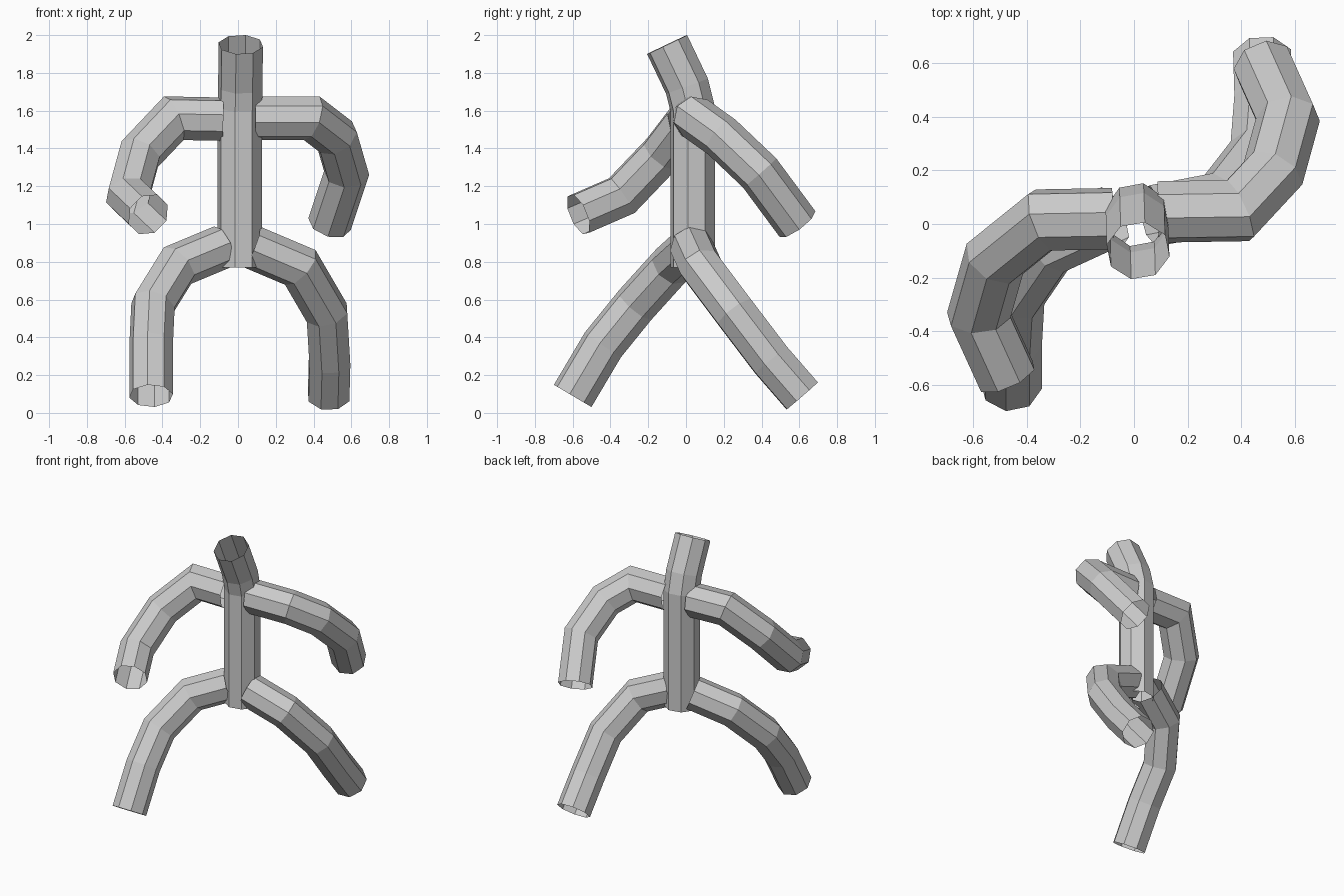
import bpy, bmesh, math
from mathutils import Vector

if "Cube" in bpy.data.objects:
    bpy.data.objects.remove(bpy.data.objects["Cube"])

SIDES = 8


def tube(name, path, r, roll=0.0):
    """Open-ended octagonal tube with mitred bends."""
    pts = [Vector(p) for p in path]
    dirs = [(b - a).normalized() for a, b in zip(pts, pts[1:])]
    d = dirs[0]
    ref = Vector((0, 0, 1)) if abs(d.z) < 0.9 else Vector((1, 0, 0))
    u = (ref - d * ref.dot(d)).normalized()
    v = d.cross(u)
    ring = []
    for i in range(SIDES):
        a = roll + 2 * math.pi * i / SIDES
        ring.append(pts[0] + r * (math.cos(a) * u + math.sin(a) * v))
    bm = bmesh.new()
    rings = [[bm.verts.new(p) for p in ring]]
    for k, seg in enumerate(dirs):
        # slide the ring along the segment onto the bisecting plane
        n = (seg + dirs[min(k + 1, len(dirs) - 1)]).normalized()
        ring = [p + seg * ((pts[k + 1] - p).dot(n) / seg.dot(n)) for p in ring]
        rings.append([bm.verts.new(p) for p in ring])
    for a, b in zip(rings, rings[1:]):
        for i in range(SIDES):
            j = (i + 1) % SIDES
            bm.faces.new((a[i], a[j], b[j], b[i]))
    me = bpy.data.meshes.new(name)
    bm.to_mesh(me)
    bm.free()
    ob = bpy.data.objects.new(name, me)
    bpy.context.collection.objects.link(ob)
    return ob


# torso leaning into the neck and head
tube("torso_and_head", [(0.01, 0.035, 0.77), (0.01, 0.035, 1.61),
                        (0.012, 0.005, 1.73), (0.015, -0.1, 1.95)],
     0.12, math.radians(-12))

# arms: one swings back, the other forward
tube("right_arm", [(0.09, 0.045, 1.56), (0.39, 0.05, 1.56), (0.52, 0.19, 1.46),
                   (0.575, 0.39, 1.27), (0.485, 0.59, 1.0)], 0.117, 0.2)
tube("left_arm", [(-0.08, 0.02, 1.555), (-0.34, 0.015, 1.56), (-0.52, -0.13, 1.37),
                  (-0.58, -0.34, 1.15), (-0.475, -0.57, 1.05)], 0.117, 0.2)

# striding legs
tube("right_leg", [(0.07, 0.03, 0.88), (0.33, 0.08, 0.77), (0.47, 0.26, 0.53),
                   (0.485, 0.45, 0.28), (0.48, 0.615, 0.09)], 0.117, 0.2)
tube("left_leg", [(-0.08, 0.03, 0.88), (-0.32, -0.08, 0.78), (-0.45, -0.27, 0.57),
                  (-0.46, -0.44, 0.36), (-0.46, -0.6, 0.09)], 0.117, 0.2)
